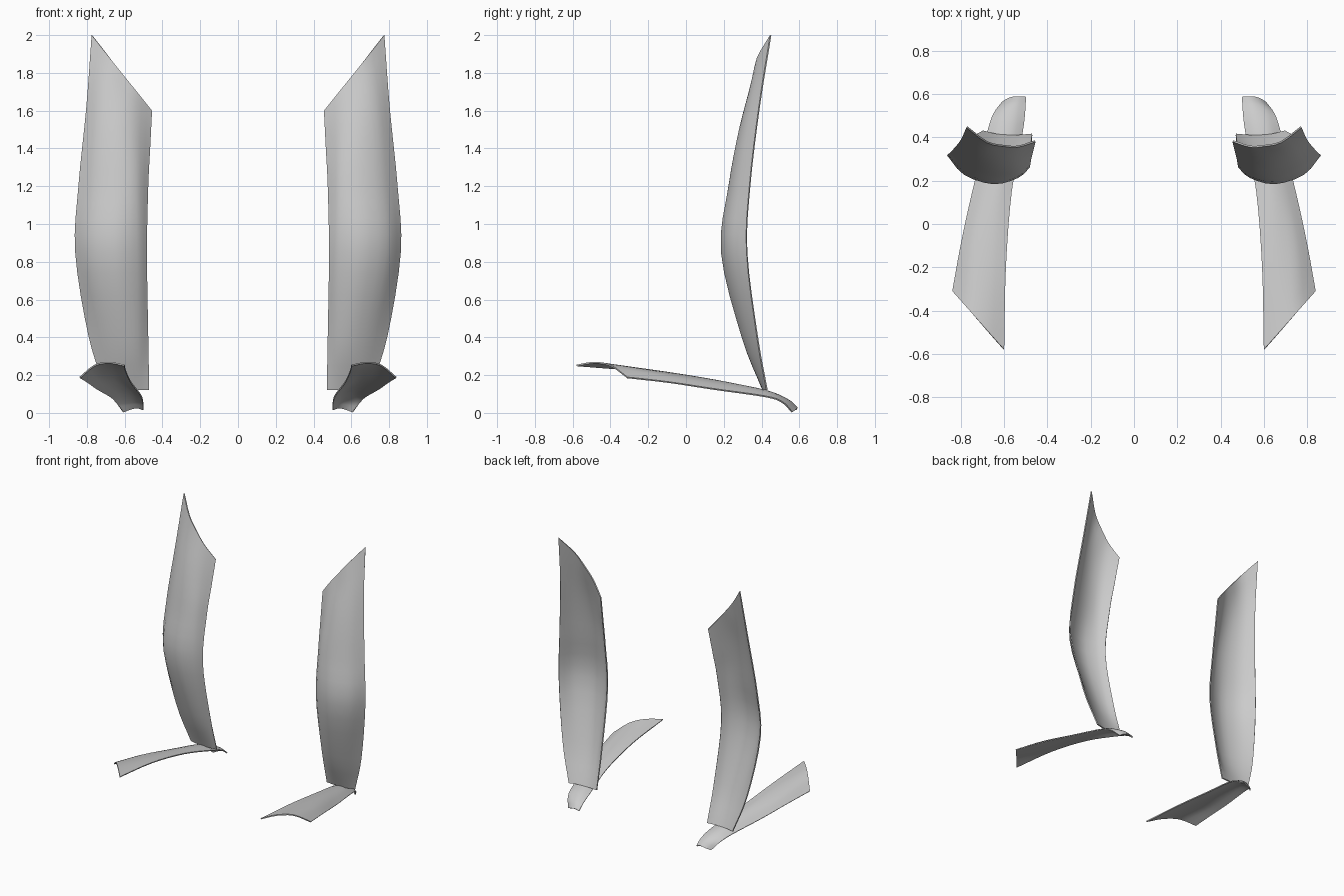
import bpy
from mathutils import Vector


def spline(pts, n):
    # smooth curve through the points, n steps per span
    p = [Vector(q) for q in pts]
    p = [2 * p[0] - p[1]] + p + [2 * p[-1] - p[-2]]
    out = []
    for i in range(1, len(p) - 2):
        a, b, c, d = p[i - 1:i + 3]
        for k in range(n):
            t = k / n
            out.append(0.5 * (2 * b + (c - a) * t + (2 * a - 5 * b + 4 * c - d) * t * t
                              + (3 * b - a - 3 * c + d) * t ** 3))
    return out + [p[-2]]


def plate(name, rows, side):
    # lofted curved sheet from a few cross-sections
    across = [spline(r, 3) for r in rows]
    along = [spline(col, 4) for col in zip(*across)]
    w, h = len(along), len(along[0])
    verts = [(v.x * side, v.y, v.z) for col in along for v in col]
    faces = []
    for i in range(w - 1):
        for j in range(h - 1):
            f = (i * h + j, (i + 1) * h + j, (i + 1) * h + j + 1, i * h + j + 1)
            faces.append(f if side > 0 else f[::-1])
    me = bpy.data.meshes.new(name)
    me.from_pydata(verts, [], faces)
    ob = bpy.data.objects.new(name, me)
    bpy.context.collection.objects.link(ob)
    mod = ob.modifiers.new("thin_shell", 'SOLIDIFY')
    mod.thickness = 0.008
    mod.offset = -1
    bpy.ops.object.select_all(action='DESELECT')
    ob.select_set(True)
    bpy.context.view_layer.objects.active = ob
    bpy.ops.object.modifier_apply(modifier=mod.name)
    bpy.ops.object.shade_smooth_by_angle(angle=0.6)


# upright plate sections, inner edge to outer edge
upright = [
    [(.47, .41, .12), (.53, .405, .12), (.585, .405, .12), (.64, .41, .12), (.70, .425, .12)],
    [(.475, .34, .4), (.53, .305, .4), (.61, .295, .4), (.70, .32, .4), (.79, .375, .4)],
    [(.482, .26, .85), (.535, .215, .85), (.65, .185, .85), (.785, .23, .85), (.862, .32, .85)],
    [(.475, .30, 1.2), (.54, .24, 1.2), (.645, .225, 1.2), (.76, .26, 1.2), (.845, .335, 1.2)],
    [(.465, .34, 1.4), (.545, .29, 1.46), (.64, .285, 1.52), (.735, .32, 1.57), (.803, .385, 1.62)],
    [(.455, .38, 1.6), (.535, .355, 1.7), (.60, .358, 1.78), (.68, .375, 1.88), (.775, .445, 2.0)],
]
# low plate sections, front to back
low = [
    [(.60, -.58, .255), (.68, -.49, .27), (.76, -.40, .255), (.84, -.31, .19)],
    [(.592, -.2, .222), (.66, -.15, .225), (.74, -.1, .205), (.80, -.09, .165)],
    [(.565, .15, .165), (.63, .16, .175), (.69, .16, .16), (.75, .14, .13)],
    [(.515, .42, .10), (.565, .42, .12), (.625, .42, .118), (.68, .42, .09)],
    [(.502, .53, .062), (.55, .54, .073), (.605, .53, .07), (.65, .51, .06)],
    [(.50, .588, .02), (.535, .59, .03), (.575, .585, .02), (.61, .565, .005)],
]
for label, s in (("right", 1), ("left", -1)):
    plate("upright_plate_" + label, upright, s)
    plate("low_plate_" + label, low, s)
